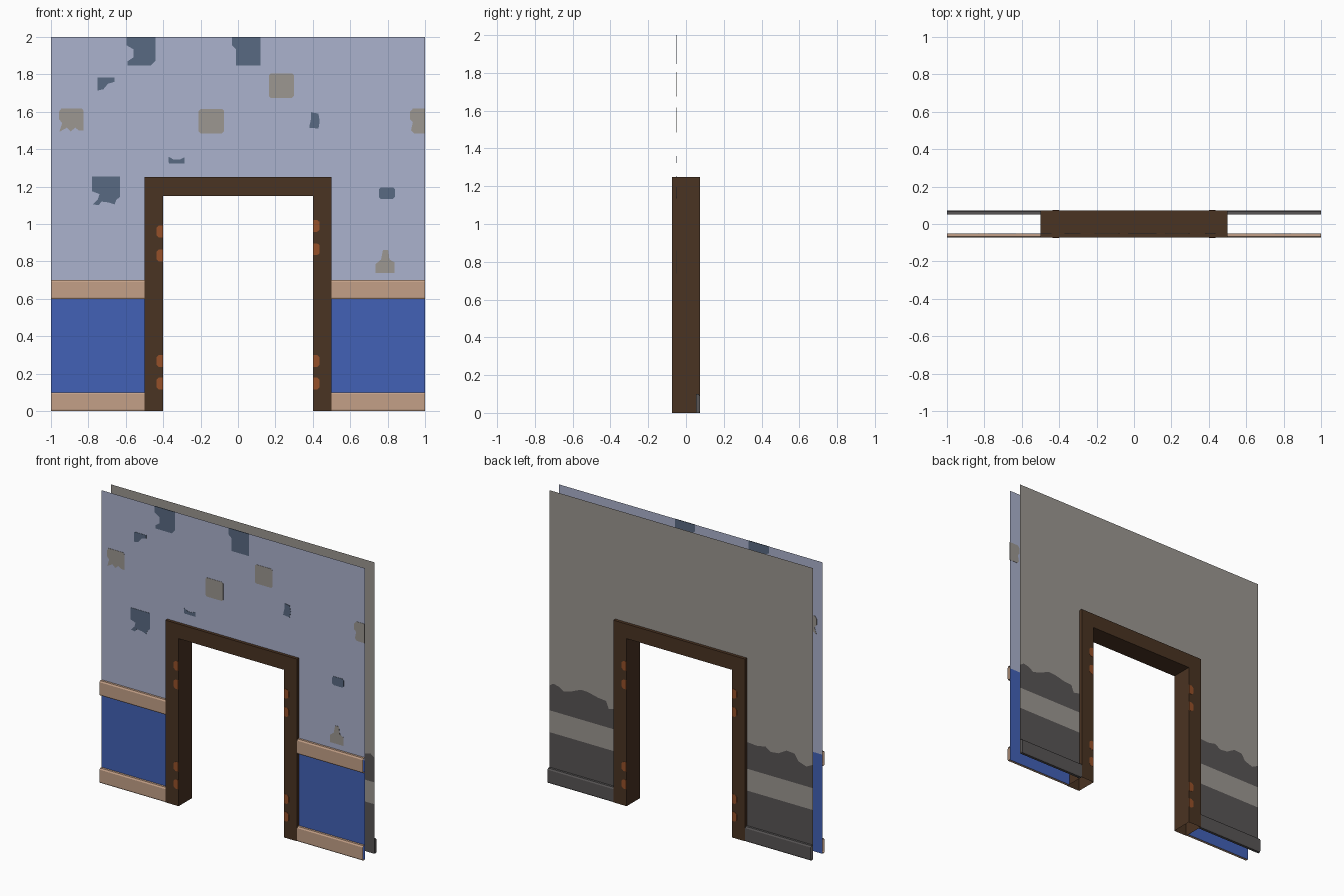
import bpy

if "Cube" in bpy.data.objects:
    bpy.data.objects.remove(bpy.data.objects["Cube"])


def material(name, r, g, b):
    def lin(c):
        c /= 255
        return c / 12.92 if c <= 0.04045 else ((c + 0.055) / 1.055) ** 2.4
    m = bpy.data.materials.new(name)
    m.diffuse_color = (lin(r), lin(g), lin(b), 1)
    m.use_nodes = True
    m.node_tree.nodes["Principled BSDF"].inputs["Base Color"].default_value = m.diffuse_color
    return m


LILAC = material("lilac_wallpaper", 171, 178, 205)
SLATE = material("slate_stain", 89, 106, 130)
TAUPE = material("bare_plaster", 156, 151, 145)
BLUE = material("blue_panel", 66, 97, 182)
TAN = material("tan_wood", 195, 160, 135)
BROWN = material("dark_brown_wood", 74, 51, 34)
ORANGE = material("copper_hinge", 150, 80, 40)
CHARCOAL = material("charcoal_paint", 88, 85, 85)

SHEET = 0.052   # distance of each wall sheet from the centre
FACE = 0.073    # distance of frame and rail fronts from the centre


def build(name, verts, faces, mats, index=None):
    me = bpy.data.meshes.new(name)
    me.from_pydata(verts, [], faces)
    for m in mats:
        me.materials.append(m)
    if index:
        for p, i in zip(me.polygons, index):
            p.material_index = i
    ob = bpy.data.objects.new(name, me)
    bpy.context.collection.objects.link(ob)
    return ob


def prism(name, mat, pts, y0, y1, skip=()):
    """Extrude a counter-clockwise xz outline from y0 to y1 (skip = open edges)."""
    n = len(pts)
    verts = [(x, y, z) for y in (y0, y1) for x, z in pts]
    faces = [list(range(n)), list(range(2 * n - 1, n - 1, -1))]
    for i in range(n):
        if i not in skip:
            j = (i + 1) % n
            faces.append((i, i + n, j + n, j))
    return build(name, verts, faces, [mat])


def sheet(name, y, regions):
    """Thin wall made of flat regions [(material, outline)]."""
    verts, faces, mats, index = [], [], [], []
    for mat, pts in regions:
        ids = list(range(len(verts), len(verts) + len(pts)))
        verts += [(x, y, z) for x, z in pts]
        faces.append(ids if y < 0 else ids[::-1])
        if mat not in mats:
            mats.append(mat)
        index.append(mats.index(mat))
    build(name, verts, faces, mats, index)


def rect(x0, x1, z0, z1):
    return [(x0, z0), (x1, z0), (x1, z1), (x0, z1)]


def chamfered(x0, x1, z0, z1, c=0.01):
    return [(x0 + c, z0), (x1 - c, z0), (x1, z0 + c), (x1, z1 - c),
            (x1 - c, z1), (x0 + c, z1), (x0, z1 - c), (x0, z0 + c)]


SIDES = {"left": (-1, -0.5), "right": (0.5, 1)}

# front wall: wallpaper above, blue panels below
upper = [(-1, .68), (-.5, .68), (-.5, 1.25), (.5, 1.25), (.5, .68), (1, .68), (1, 2), (-1, 2)]
sheet("front_wall", -SHEET, [(LILAC, upper)] +
      [(BLUE, rect(a, b, 0, .68)) for a, b in SIDES.values()])

# back wall: plaster with ragged charcoal paint and a plain stripe
ragged_left = [(-1, .65), (-.95, .625), (-.89, .645), (-.86, .69), (-.8, .695), (-.74, .66),
               (-.68, .653), (-.64, .68), (-.58, .667), (-.5, .673)]
ragged_right = [(.5, .63), (.55, .62), (.57, .669), (.63, .674), (.71, .693), (.76, .695),
                (.84, .661), (.89, .647), (.93, .671), (.97, .68), (1, .66)]
regions = [(TAUPE, ragged_left + [(-.5, 1.25), (.5, 1.25)] + ragged_right + [(1, 2), (-1, 2)])]
for (a, b), edge in zip(SIDES.values(), (ragged_left, ragged_right)):
    regions += [(CHARCOAL, rect(a, b, 0, .34)),
                (TAUPE, rect(a, b, .34, .49)),
                (CHARCOAL, [(a, .49), (b, .49)] + edge[::-1])]
sheet("back_wall", SHEET, regions)


# door frame, open underneath
prism("door_frame", BROWN,
      [(-.5, 0), (-.4, 0), (-.4, 1.15), (.4, 1.15), (.4, 0), (.5, 0), (.5, 1.25), (-.5, 1.25)],
      -FACE, FACE, skip=(0, 4))

# copper hinge plates, the back repeats the front turned by half a circle
for s, label in ((1, "front"), (-1, "back")):
    for side, heights in ((-1, (.96, .832, .268, .147)), (1, (.99, .865, .268, .147))):
        for z in heights:
            c = .012
            pts = [(.402, z - .032), (.435 - c, z - .032), (.437, z - .032 + c),
                   (.437, z + .032 - c), (.435 - c, z + .032), (.402, z + .032)]
            pts = [(x * side * s, h) for x, h in pts]
            if side * s < 0:
                pts.reverse()
            y = -s * FACE
            prism(f"{label}_hinge_plate", ORANGE, pts, y - .0015, y + .0015)


# rails and skirting boards
def rail(name, mat, s, x0, x1, z, cap=False):
    prof = [(SHEET, 0), (FACE - .003, 0), (FACE, .008), (FACE, .09), (FACE - .006, .1), (SHEET, .1)]
    n = len(prof)
    verts = [(x, s * d, z + h) for x in (x0, x1) for d, h in prof]
    faces = [(i, i + n, i + n + 1, i + 1) for i in range(n - 1)]
    if cap:
        faces.append(list(range(2 * n - 1, n - 1, -1)))
    if s > 0:
        faces = [f[::-1] for f in faces]
    build(name, verts, faces, [mat])


for side, (a, b) in SIDES.items():
    rail(f"front_skirting_{side}", TAN, -1, a, b, 0)
    rail(f"front_dado_rail_{side}", TAN, -1, a, b, .6)
    rail(f"back_skirting_{side}", CHARCOAL, 1, a, b, 0, cap=(side == "right"))


# worn patches in the wallpaper, thin plates through the front sheet
def patch(mat, pts):
    name = "stain_patch" if mat is SLATE else "plaster_patch"
    prism(name, mat, pts, -SHEET - .002, -SHEET + .002)


patch(TAUPE, chamfered(-.21, -.075, 1.485, 1.615))
patch(TAUPE, chamfered(.165, .3, 1.675, 1.805))
patch(SLATE, chamfered(.753, .84, 1.135, 1.195))
patch(SLATE, [(-.59, 1.848), (-.465, 1.848), (-.44, 1.875), (-.44, 2), (-.595, 2),
              (-.595, 1.955), (-.56, 1.935), (-.56, 1.89), (-.59, 1.87)])
patch(SLATE, [(-.01, 1.848), (.12, 1.848), (.12, 2), (-.033, 2), (-.033, 1.955), (-.01, 1.935)])
patch(SLATE, [(-.75, 1.714), (-.72, 1.72), (-.695, 1.75), (-.66, 1.76), (-.66, 1.782), (-.75, 1.782)])
patch(TAUPE, [(-.955, 1.493), (-.915, 1.515), (-.895, 1.495), (-.87, 1.515), (-.85, 1.5),
              (-.825, 1.5), (-.825, 1.605), (-.835, 1.617), (-.945, 1.617), (-.957, 1.6),
              (-.957, 1.56), (-.94, 1.54)])
patch(TAUPE, [(.925, 1.5), (.94, 1.485), (1, 1.485), (1, 1.617), (.935, 1.617),
              (.92, 1.6), (.92, 1.56), (.935, 1.545)])
patch(SLATE, [(.38, 1.515), (.43, 1.51), (.437, 1.55), (.43, 1.59), (.39, 1.598), (.39, 1.56)])
patch(SLATE, [(-.37, 1.323), (-.285, 1.323), (-.285, 1.357), (-.31, 1.345), (-.345, 1.345), (-.372, 1.36)])
patch(SLATE, [(-.775, 1.105), (-.745, 1.1), (-.73, 1.12), (-.69, 1.115), (-.66, 1.105), (-.65, 1.13),
              (-.63, 1.145), (-.63, 1.255), (-.78, 1.255), (-.78, 1.175), (-.74, 1.16), (-.75, 1.13)])
patch(TAUPE, [(.735, .737), (.837, .737), (.837, .795), (.81, .81), (.803, .86),
              (.775, .86), (.765, .81), (.735, .785)])
